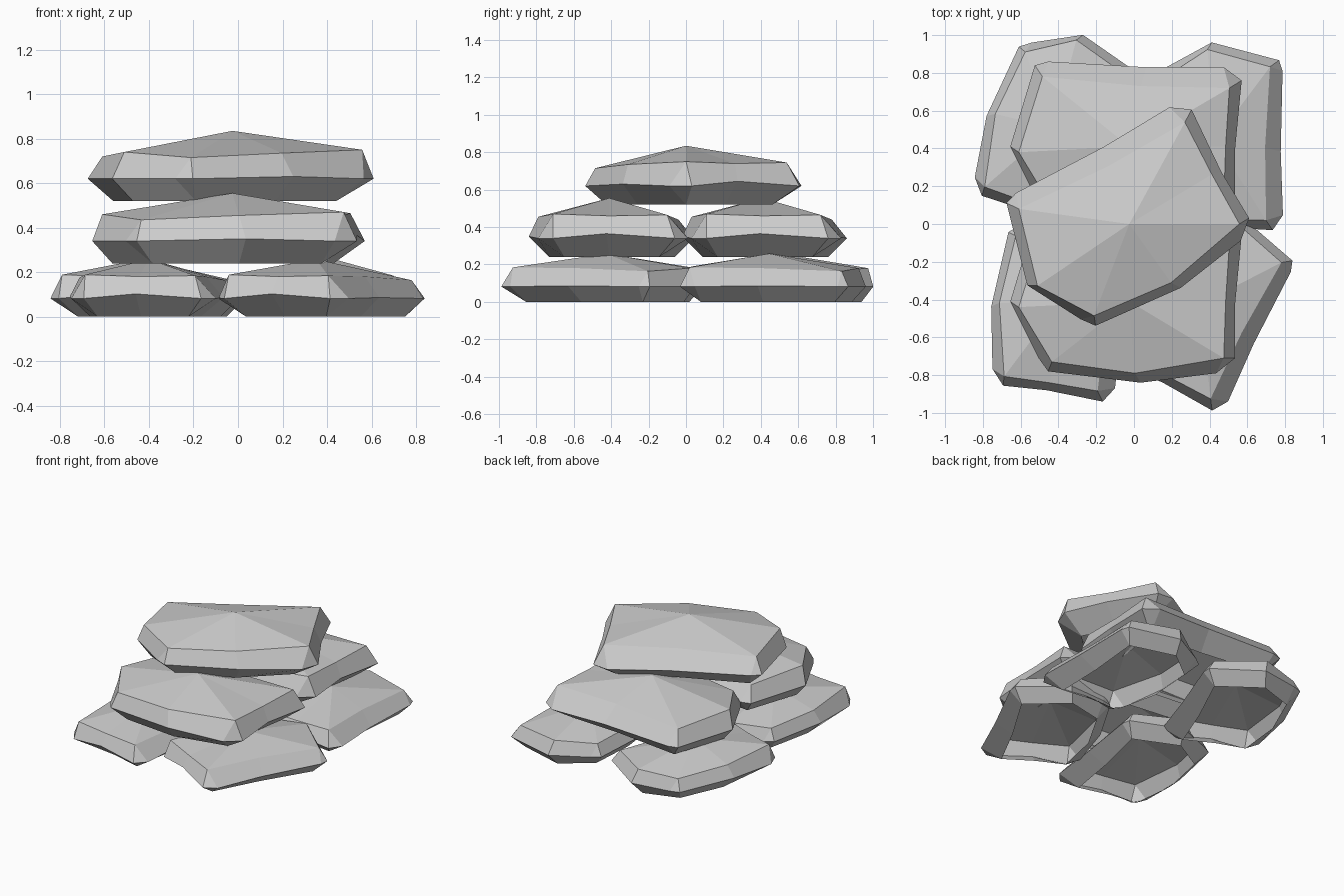
import bpy
import bmesh
import math

cube = bpy.data.objects.get("Cube")
if cube:
    bpy.data.objects.remove(cube, do_unlink=True)

# One flat grey for the whole pile
stone_grey = bpy.data.materials.new("stone_grey")
stone_grey.use_nodes = True
grey = (0.6, 0.6, 0.6, 1)
stone_grey.diffuse_color = grey
stone_grey.node_tree.nodes["Principled BSDF"].inputs["Base Color"].default_value = grey

# Each column of the slab: widest rim points (corners are chamfered into two),
# rim height, the shoulder point above and the foot point below
COLUMNS = [
    ([(.595, .35), (.50, .42)], .10, (.53, .31, .225), (.455, .265)),
    ([(.09, .42)], .105, (.06, .32, .22), (.05, .29)),
    ([(-.43, .45), (-.50, .43)], .10, (-.46, .37, .20), (-.415, .35)),
    ([(-.63, 0)], .10, (-.585, -.03, .22), (-.54, -.03)),
    ([(-.48, -.30), (-.43, -.37)], .10, (-.41, -.32, .195), (-.36, -.28)),
    ([(.06, -.43)], .11, (.03, -.38, .215), (.03, -.32)),
    ([(.46, -.38), (.56, -.30)], .10, (.50, -.30, .23), (.40, -.24)),
    ([(.56, -.015)], .125, (.51, 0, .22), (.41, 0)),
]
APEX = (0, 0, .315)


def build_stone_mesh():
    """Chipped flat stone shell: open foot, wide rim, shoulder and low peak."""
    bm = bmesh.new()
    apex = bm.verts.new(APEX)
    rim, shoulder, foot = [], [], []
    for points, height, top, (fx, fy) in COLUMNS:
        rim.append([bm.verts.new((px, py, height)) for px, py in points])
        shoulder.append(bm.verts.new(top))
        foot.append(bm.verts.new((fx, fy, 0)))

    count = len(COLUMNS)
    for i in range(count):
        j = (i + 1) % count
        # Main side panels and the top fan
        bm.faces.new((rim[i][-1], rim[j][0], shoulder[j], shoulder[i]))
        bm.faces.new((foot[i], foot[j], rim[j][0], rim[i][-1]))
        bm.faces.new((shoulder[i], shoulder[j], apex))
        # Small triangles at the chipped corners
        if len(rim[i]) == 2:
            bm.faces.new((rim[i][0], rim[i][1], shoulder[i]))
            bm.faces.new((foot[i], rim[i][1], rim[i][0]))

    mesh = bpy.data.meshes.new("flat_stone")
    bm.to_mesh(mesh)
    bm.free()
    mesh.materials.append(stone_grey)
    return mesh


stone_mesh = build_stone_mesh()


def place_stone(name, location, turn, scale=1):
    stone = bpy.data.objects.new(name, stone_mesh)
    bpy.context.collection.objects.link(stone)
    stone.location = location
    stone.rotation_euler.z = math.radians(turn)
    stone.scale = (scale, scale, scale)


# Bottom layer of four smaller stones
SMALL = .82
place_stone("bottom_stone_front_right", (-.40, -.425, 0), -96, SMALL)
place_stone("bottom_stone_front_left", (.35, -.425, 0), -114, SMALL)
place_stone("bottom_stone_back_right", (-.43, .51, 0), -108, SMALL)
place_stone("bottom_stone_back_left", (.43, .445, 0), -88, SMALL)

# Middle layer of two stones side by side
for side, y in (("front", -.41), ("back", .41)):
    place_stone("middle_stone_" + side, (-.025, y, .24), 0)

# Single cap stone
place_stone("top_stone", (-.025, 0, .52), 31)
